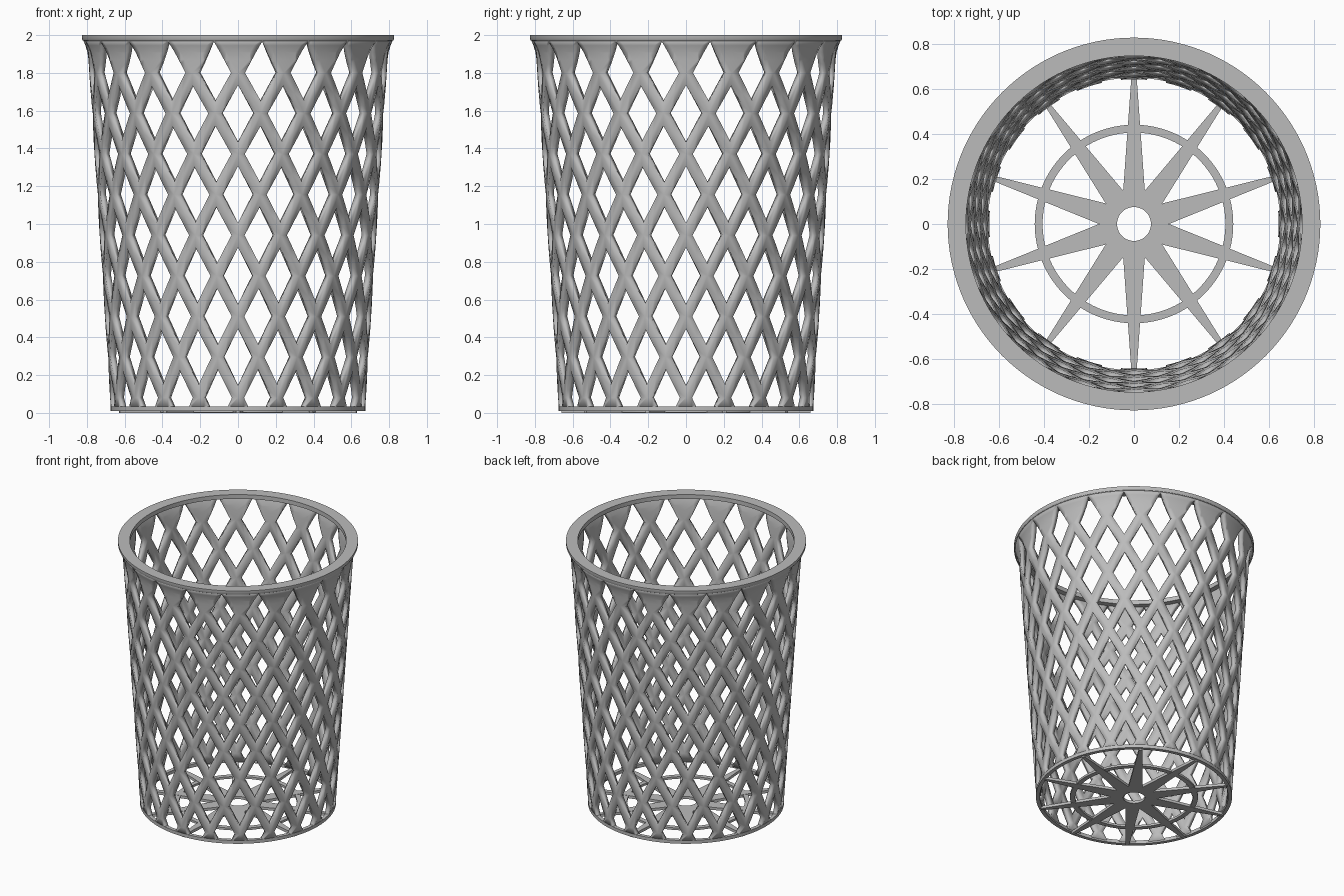
import bpy, bmesh
from math import sin, cos, radians, pi, tau

cube = bpy.data.objects.get("Cube")
if cube:
    bpy.data.objects.remove(cube, do_unlink=True)

grey = bpy.data.materials.new("grey_plastic")
grey.use_nodes = True
COLOUR = (0.5, 0.5, 0.5, 1)
grey.diffuse_color = COLOUR
grey.node_tree.nodes["Principled BSDF"].inputs["Base Color"].default_value = COLOUR


def finish(bm, name):
    mesh = bpy.data.meshes.new(name)
    bm.to_mesh(mesh)
    bm.free()
    mesh.materials.append(grey)
    obj = bpy.data.objects.new(name, mesh)
    bpy.context.collection.objects.link(obj)
    bpy.ops.object.select_all(action='DESELECT')
    obj.select_set(True)
    bpy.context.view_layer.objects.active = obj
    bpy.ops.object.shade_smooth_by_angle(angle=radians(30))
    return obj


def lathe(name, profile, segments=120):
    """Revolve a closed (radius, height) profile about the z axis."""
    bm = bmesh.new()
    rings = [[bm.verts.new((r * cos(tau * s / segments), r * sin(tau * s / segments), z))
              for r, z in profile] for s in range(segments)]
    n = len(profile)
    for s in range(segments):
        a, b = rings[s], rings[(s + 1) % segments]
        for i in range(n):
            j = (i + 1) % n
            bm.faces.new((a[i], b[i], b[j], a[j]))
    bmesh.ops.recalc_face_normals(bm, faces=bm.faces)
    return finish(bm, name)


def washer(name, inner, outer, low, high):
    return lathe(name, [(inner, low), (outer, low), (outer, high), (inner, high)])


# Lattice wall: laid out flat as (angle, height), trimmed, then bent round
COLUMNS = 20
HALF_W = pi / COLUMNS
HALF_H = 0.215
FIRST_ROW = 0.08
HOLE = 0.70
WALL_LOW, WALL_HIGH = 0.02, 1.98
FLARE = 1.87


def wall_radius(z):
    flare = max(0, (z - FLARE) / (WALL_HIGH - FLARE))
    return 0.672 + 0.064 * z + 0.024 * flare ** 2


def diamond(bm, a, z, w, low, high):
    return [bm.verts.new((a + dx, z + dz, 0))
            for dx, dz in ((w, 0), (0, high), (-w, 0), (0, -low))]


bm = bmesh.new()
for row in range(-1, 10):
    z = FIRST_ROW + row * HALF_H
    for col in range(COLUMNS):
        a = 2 * HALF_W * col + (HALF_W if row % 2 == 0 else 0)
        cell = diamond(bm, a, z, HALF_W, HALF_H, HALF_H)
        if row == 9:                      # solid webs under the rim
            bm.faces.new(cell)
            continue
        tip = 0.165 if row == 8 else HALF_H * HOLE
        hole = diamond(bm, a, z, HALF_W * HOLE, HALF_H * HOLE, tip)
        for i in range(4):
            j = (i + 1) % 4
            bm.faces.new((cell[i], cell[j], hole[j], hole[i]))
bmesh.ops.remove_doubles(bm, verts=bm.verts, dist=0.0005)


def slice_flat(co, no, **trim):
    geom = bm.verts[:] + bm.edges[:] + bm.faces[:]
    bmesh.ops.bisect_plane(bm, geom=geom, dist=0.0001, plane_co=co, plane_no=no, **trim)


slice_flat((0, WALL_LOW, 0), (0, 1, 0), clear_inner=True)
slice_flat((0, WALL_HIGH, 0), (0, 1, 0), clear_outer=True)
for z in (FLARE, 1.91, 1.945):
    slice_flat((0, z, 0), (0, 1, 0))
for s in range(-2, 4 * COLUMNS + 3):
    slice_flat((s * HALF_W / 2, 0, 0), (1, 0, 0))
for v in bm.verts:
    a, z, _ = v.co
    r = wall_radius(z)
    v.co = (r * cos(a), r * sin(a), z)
bmesh.ops.remove_doubles(bm, verts=bm.verts, dist=0.0005)
wall = finish(bm, "lattice_wall")
solid = wall.modifiers.new("thickness", 'SOLIDIFY')
solid.thickness = 0.032
solid.offset = -1
bpy.ops.object.modifier_move_to_index(modifier=solid.name, index=0)

# Rim with a small lip, and the base hoop
lathe("rim", [(0.745, 1.968), (0.81, 1.965), (0.822, 1.972), (0.826, 1.98),
              (0.826, 2.0), (0.745, 2.0)])
washer("base_hoop", 0.648, 0.675, 0.01, 0.035)

# Floor: hub, middle ring and tapered spokes
FLOOR = 0.02
washer("floor_hub", 0.075, 0.154, 0, FLOOR)
washer("floor_ring", 0.405, 0.44, 0.002, FLOOR - 0.002)

SPOKES = 10
bm = bmesh.new()
for k in range(SPOKES):
    a = pi / 2 + tau * k / SPOKES
    outline = [(0.147, -0.048), (0.66, -0.011), (0.66, 0.011), (0.147, 0.048)]
    base = bm.faces.new([bm.verts.new((r * cos(a) - t * sin(a), r * sin(a) + t * cos(a), 0))
                         for r, t in outline])
    top = bmesh.ops.extrude_face_region(bm, geom=[base], use_keep_orig=True)["geom"]
    bmesh.ops.translate(bm, vec=(0, 0, FLOOR),
                        verts=[g for g in top if isinstance(g, bmesh.types.BMVert)])
bmesh.ops.recalc_face_normals(bm, faces=bm.faces)
finish(bm, "floor_spokes")
